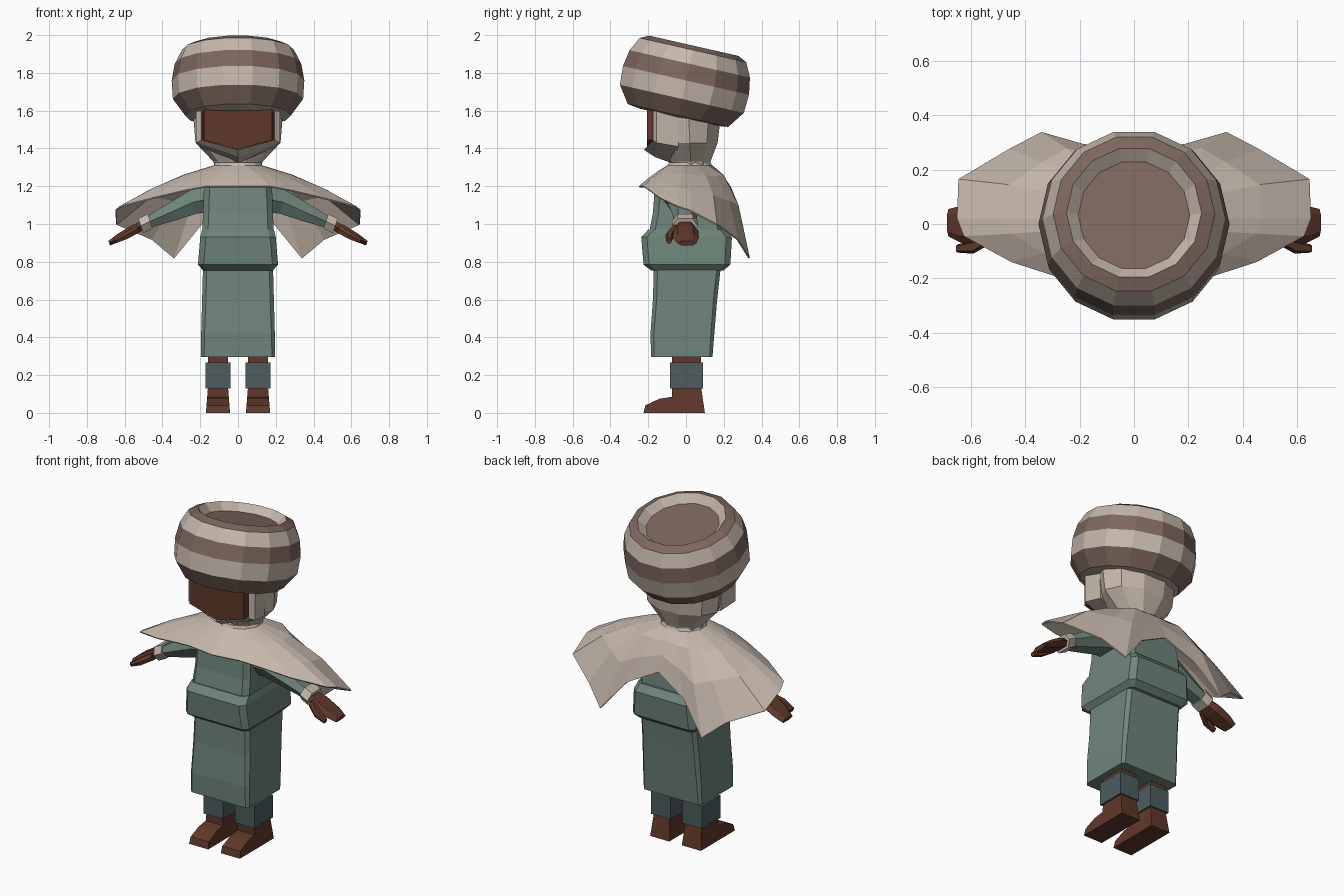
import bpy
import bmesh
from math import sin, cos, pi, radians
from mathutils import Vector, Matrix

cube = bpy.data.objects.get("Cube")
if cube:
    bpy.data.objects.remove(cube, do_unlink=True)


def material(name, *srgb):
    lin = [((c / 255 + 0.055) / 1.055) ** 2.4 for c in srgb] + [1]
    m = bpy.data.materials.new(name)
    m.use_nodes = True
    m.diffuse_color = lin
    m.node_tree.nodes["Principled BSDF"].inputs["Base Color"].default_value = lin
    return m


cream = material("cream_cloth", 197, 183, 171)
taupe = material("taupe_cloth", 125, 103, 93)
green = material("sage_green", 111, 133, 122)
skin = material("dark_brown", 96, 56, 42)
slate = material("slate_blue", 77, 92, 95)


def finish(name, bm, *mats):
    bmesh.ops.recalc_face_normals(bm, faces=bm.faces)
    me = bpy.data.meshes.new(name)
    bm.to_mesh(me)
    bm.free()
    ob = bpy.data.objects.new(name, me)
    bpy.context.collection.objects.link(ob)
    for m in mats:
        me.materials.append(m)
    return ob


def loft(name, rings, *mats, caps=True, bands=None):
    """Skin a list of closed point rings; bands gives a material index per step."""
    bm = bmesh.new()
    rows = [[bm.verts.new(p) for p in r] for r in rings]
    n = len(rows[0])
    for k, (a, b) in enumerate(zip(rows, rows[1:])):
        for i in range(n):
            j = (i + 1) % n
            f = bm.faces.new((a[i], a[j], b[j], b[i]))
            f.material_index = bands[k] if bands else 0
    if caps:
        bm.faces.new(rows[0])
        bm.faces.new(rows[-1])
    return finish(name, bm, *mats)


def oval(z, rx, ry, cy=0, n=12):
    return [(rx * sin(2 * pi * (i + .5) / n), cy - ry * cos(2 * pi * (i + .5) / n), z)
            for i in range(n)]


def slab(z, w, front, back, c):
    """Rectangle with chamfered corners and a centre point front and back."""
    half = [(0, front), (w - c, front), (w, front + c), (w, back - c), (w - c, back), (0, back)]
    pts = half + [(-x, y) for x, y in half[-2:0:-1]]
    return [(x, y, z) for x, y in pts]


def limb(name, mat, stations, side):
    """Six-sided tapered tube; each station is x, y, z, half depth, half height."""
    rings = []
    for x, y, z, d, h in stations:
        pts = []
        for sy, sz in ((-1, 0), (-.6, 1), (.6, 1), (1, 0), (.6, -1), (-.6, -1)):
            pts.append((side * (x + sz * h * .35), y + sy * d, z + sz * h))
        rings.append(pts)
    return loft(name, rings, mat)


# Striped round hat, tilted back
profile = [(.205, .145), (.248, .188), (.297, .165), (.335, .09), (.351, 0), (.345, -.1),
           (.28, -.19), (.21, -.2)]
tilt = Matrix.Translation((0, 0, 1.76)) @ Matrix.Rotation(radians(-12.8), 4, 'X')
rings = [[tilt @ Vector(p) for p in oval(h, r, r, n=14)] for r, h in profile]
hat = loft("striped_hat", rings, cream, taupe, bands=[0, 1, 0, 1, 0, 1, 0])
for p in hat.data.polygons:
    if len(p.vertices) > 4 and p.center.z > 1.8:
        p.material_index = 1

# Hood, open at the front around the face
loft("hood", [oval(1.29, .12, .1, .03, 10), oval(1.33, .13, .11, .025, 10),
              oval(1.43, .225, .155, .02, 10), oval(1.55, .235, .175, .015, 10),
              oval(1.66, .235, .18, .015, 10)], cream)
outline = [(-.19, 1.65), (-.19, 1.445), (0, 1.395), (.19, 1.445), (.19, 1.65)]
loft("face", [[(x * s, y, z) for x, z in outline] for y, s in ((-.207, .95), (-.08, 1))], skin)

# Raised hood edge running down each cheek and meeting at the chin
cheek_top = [(-.215, -.04, 1.63), (-.222, -.155, 1.63), (-.193, -.175, 1.63), (-.18, -.04, 1.63)]
cheek_low = [(-.205, -.04, 1.41), (-.222, -.155, 1.43), (-.193, -.175, 1.445), (-.18, -.04, 1.45)]
chin = [(0, -.07, 1.32), (0, -.165, 1.355), (0, -.222, 1.392), (0, -.1, 1.4)]
mirrored = [[(-x, y, z) for x, y, z in s] for s in (cheek_low, cheek_top)]
loft("hood_face_edge", [cheek_top, cheek_low, chin] + mirrored, cream)

# Cape: pointed hem draped from the neck, with a raised notch at the back
hem = [(0, -.25, 1.2), (.17, -.225, 1.2), (.28, -.195, 1.18), (.45, -.14, 1.14),
       (.625, -.045, 1.095), (.65, .02, 1.075), (.645, .165, 1.0), (.46, .275, .92),
       (.34, .338, .82), (.19, .295, 1.0), (0, .265, 1.1)]
neck = []
for i in range(len(hem)):
    a = pi * i / (len(hem) - 1)
    neck.append(Vector((.13 * sin(a), .02 - .12 * cos(a), 1.31)))
rows = []
for t in (0, .3, .65, 1):
    half = []
    for a, b in zip(neck, hem):
        p = a.lerp(Vector(b), t)
        p.z += sin(pi * t) * .5 * (1.31 - b[2]) ** 2
        p.y += sin(pi * t) * (.02 if b[1] > .1 else 0)
        half.append(p)
    rows.append(half + [Vector((-p.x, p.y, p.z)) for p in half[-2:0:-1]])
cape = loft("cape", rows, cream, caps=False)
solid = cape.modifiers.new("thickness", 'SOLIDIFY')
solid.thickness = .008
loft("collar", [oval(1.27, .15, .14, .02), oval(1.325, .125, .115, .02)], cream)

# Tunic: chest, padded waist and long skirt
loft("tunic_chest", [slab(.93, .19, -.2, .2, .03), slab(1.06, .185, -.175, .19, .03),
                     slab(1.2, .18, -.165, .16, .03), slab(1.26, .11, -.1, .12, .03)], green)
loft("tunic_waist", [slab(.755, .185, -.185, .2, .02), slab(.785, .212, -.225, .235, .03),
                     slab(.93, .2, -.237, .243, .03), slab(.97, .19, -.2, .21, .03)], green)
loft("skirt", [slab(.295, .195, -.185, .14, .015), slab(.42, .195, -.188, .15, .018),
               slab(.6, .19, -.175, .165, .02), slab(.78, .185, -.17, .185, .02)], green)

# Arms and legs, mirrored
for side, tag in ((1, "left"), (-1, "right")):
    limb(tag + "_sleeve", green, [(.12, -.01, 1.14, .13, .07), (.24, -.01, 1.115, .09, .06),
                                  (.36, -.005, 1.06, .07, .045), (.47, -.005, 1.012, .055, .03)], side)
    limb(tag + "_cuff", cream, [(.465, -.005, 1.015, .068, .038), (.515, -.005, .99, .068, .038)], side)
    limb(tag + "_hand", skin, [(.5, -.005, .995, .042, .022), (.56, -.005, .965, .07, .025),
                               (.63, -.002, .928, .07, .02), (.682, .005, .898, .05, .012)], side)
    limb(tag + "_thumb", skin, [(.53, -.05, .975, .025, .02), (.59, -.085, .94, .024, .018),
                                (.65, -.09, .91, .015, .012)], side)

    def leg_box(z, w, front, back):
        return [(side * .106 + sx * w, y, z) for sx, y in
                ((-1, front), (1, front), (1, back), (-1, back))]

    loft(tag + "_shin", [leg_box(.1, .052, -.075, .08), leg_box(.34, .052, -.075, .08)], skin)
    loft(tag + "_legging", [leg_box(.13, .065, -.085, .09), leg_box(.267, .065, -.085, .09)], slate)
    boot = [(-.225, 0), (-.215, .04), (-.14, .075), (-.075, .085), (-.075, .135),
            (.08, .135), (.1, 0)]
    loft(tag + "_boot", [[(side * .106 + s * (.064 - .08 * z), y, z) for y, z in boot]
                         for s in (-1, 1)], skin)
